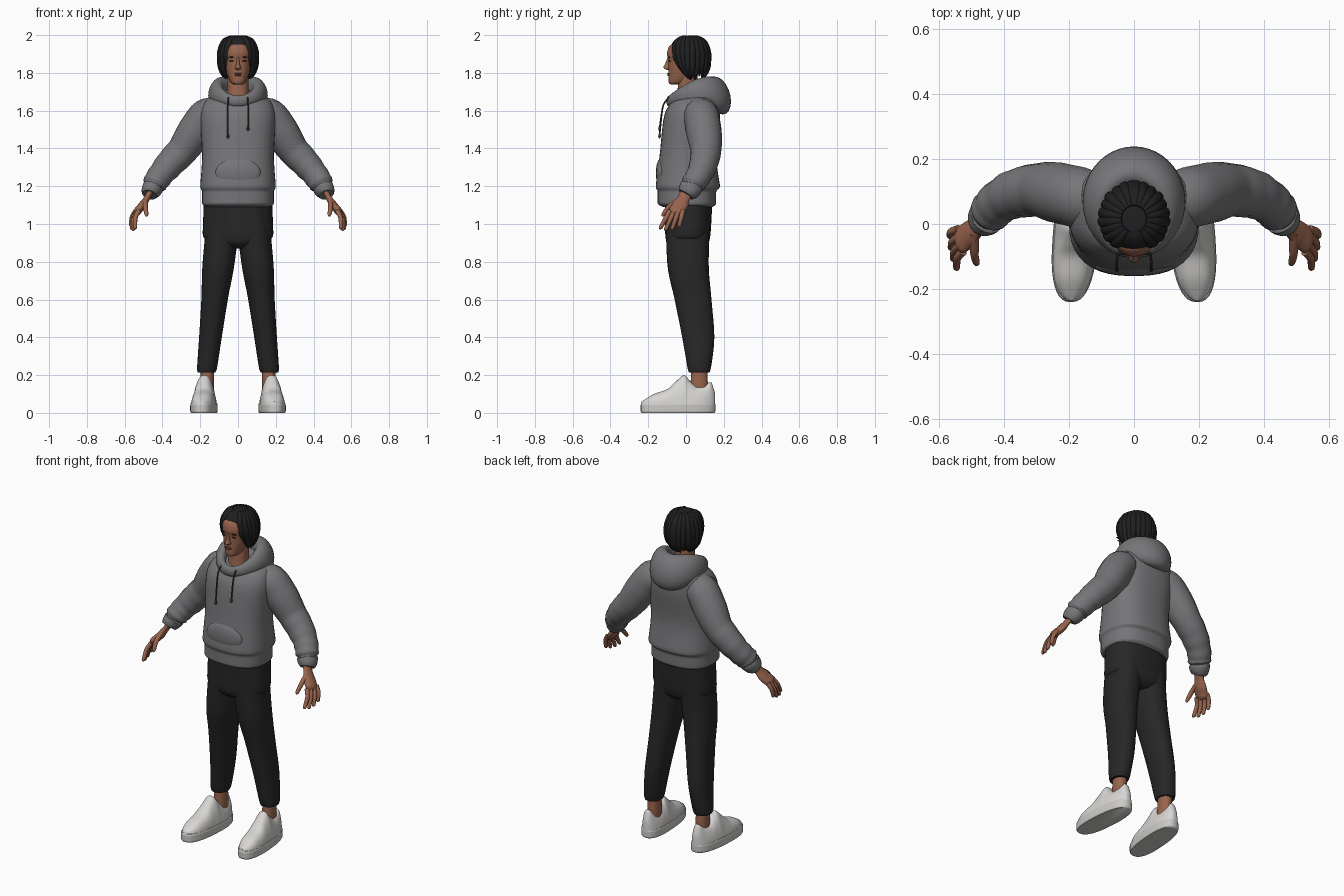
import bpy, bmesh, math
from mathutils import Vector

cube = bpy.data.objects.get("Cube")
if cube:
    bpy.data.objects.remove(cube, do_unlink=True)


def material(name, *colour):
    mat = bpy.data.materials.new(name)
    mat.use_nodes = True
    mat.diffuse_color = (*colour, 1)
    shader = mat.node_tree.nodes["Principled BSDF"]
    shader.inputs["Base Color"].default_value = (*colour, 1)
    shader.inputs["Roughness"].default_value = 0.8
    return mat


fleece = material("grey fleece", .18, .18, .19)
cord = material("dark cord", .04, .04, .04)
cloth = material("black trousers", .02, .02, .02)
hair = material("black hair", .014, .014, .015)
skin = material("skin", .32, .13, .075)
lips = material("lips", .22, .08, .05)
leather = material("shoe white", .68, .67, .65)
rubber = material("sole white", .6, .59, .57)


def turn(count):
    """Angles of one full turn."""
    return [math.tau * step / count for step in range(count)]


def power(value, exponent):
    return math.copysign(abs(value) ** exponent, value)


def smooth(rows, steps=5):
    """Interpolate rows of numbers with a curve that never overshoots."""
    def slope(index, column):
        if index in (0, len(rows) - 1):
            return 0
        before = rows[index][column] - rows[index - 1][column]
        after = rows[index + 1][column] - rows[index][column]
        return 2 * before * after / (before + after) if before * after > 0 else 0

    result = []
    for index, (start, end) in enumerate(zip(rows, rows[1:])):
        for step in range(steps):
            t = step / steps
            ease = t * t * (3 - 2 * t)
            result.append([a + (b - a) * ease
                           + slope(index, column) * t * (1 - t) ** 2
                           - slope(index + 1, column) * t * t * (1 - t)
                           for column, (a, b) in enumerate(zip(start, end))])
    return result + [list(rows[-1])]


def loft(name, rings, mat, side=1, closed=False):
    """Skin a list of rings; side=-1 mirrors the part in x."""
    bm = bmesh.new()
    loops = [[bm.verts.new((x * side, y, z)) for x, y, z in ring] for ring in rings]
    following = loops[1:] + loops[:1] if closed else loops[1:]
    for low, high in zip(loops, following):
        for k in range(len(low)):
            bm.faces.new((low[k - 1], low[k], high[k], high[k - 1]))
    if not closed:
        bm.faces.new(loops[0])
        bm.faces.new(loops[-1])
    bmesh.ops.recalc_face_normals(bm, faces=bm.faces)
    mesh = bpy.data.meshes.new(name)
    bm.to_mesh(mesh)
    bm.free()
    mesh.materials.append(mat)
    bpy.context.collection.objects.link(bpy.data.objects.new(name, mesh))


def stack(name, rows, mat, side=1, centre=lambda y, z: 0, square=.9, tilt=0):
    """Level rings from rows of height, half width, front y, back y."""
    rings = []
    for z, half, front, back in smooth(rows):
        middle, depth, ring = (front + back) / 2, (back - front) / 2, []
        rise = tilt * max(0, z - 1.6)
        for angle in turn(40):
            across = half * power(math.cos(angle), square)
            along = depth * power(math.sin(angle), square)
            y = middle + along
            ring.append((centre(y, z) + across, y, z + rise * along))
        rings.append(ring)
    loft(name, rings, mat, side)


def tube(name, rows, mat, side=1, wide=1, ripple=0):
    """Tube along rows of x, y, z, radius; wide stretches it towards y."""
    rows = smooth(rows)
    points = [Vector(row[:3]) for row in rows]
    rings = []
    for i, point in enumerate(points):
        along = (points[min(i + 1, len(points) - 1)] - points[max(i - 1, 0)]).normalized()
        depth = (Vector((0, 1, 0)) - along * along.y).normalized()
        across = depth.cross(along)
        radius = rows[i][3] * (1 + ripple * (i / len(rows)) ** 2 * math.sin(i * 1.5))
        rings.append([point + radius * (across * math.cos(u) + depth * wide * math.sin(u))
                      for u in turn(16)])
    loft(name, rings, mat, side)


def blob(name, place, size, mat):
    bpy.ops.mesh.primitive_uv_sphere_add(segments=24, ring_count=12, location=place)
    bpy.context.object.name = name
    bpy.context.object.scale = size
    bpy.context.object.data.materials.append(mat)


# Hoodie body with a hem band and a shallow front pocket
stack("hoodie_body", [
    (1.09, .17, -.12, .14), (1.11, .19, -.15, .16), (1.17, .19, -.15, .16),
    (1.2, .2, -.16, .18), (1.36, .19, -.14, .16), (1.55, .2, -.12, .18),
    (1.62, .19, -.1, .18), (1.67, .15, -.08, .16), (1.7, .05, -.03, .1)],
    fleece, square=.8, tilt=3)
blob("pocket", (0, -.13, 1.27), (.12, .03, .08), fleece)

# Folded hood: fat at the back, thin at the neckline
hood = []
for angle in turn(48):
    outward = Vector((math.sin(angle), -math.cos(angle), 0))
    back = (1 - math.cos(angle)) / 2
    height = 1.65 + .16 * back - .13 * back * back
    centre = Vector((.115 * outward.x, .045 + .13 * outward.y, height))
    thick, tall, lean = .02 + .04 * back, .03 + .07 * back, .02 * back
    hood.append([centre + outward * (thick * math.cos(u) - lean * math.sin(u))
                 + Vector((0, 0, tall * math.sin(u))) for u in turn(20)])
loft("hood", hood, fleece, closed=True)

# Hips
stack("trouser_hips", [(.87, .07, -.06, .09), (.9, .15, -.1, .12), (.95, .187, -.11, .13),
                       (1.13, .18, -.11, .14)], cloth, square=.8)


def shoe_centre(y, z):
    """Middle line of a foot, toes turned slightly out."""
    return .18 - .07 * (y + .04)


def build_hand(tag, side):
    tube(tag + "_palm", [(.46, .01, 1.18, .018), (.48, -.01, 1.14, .016), (.505, -.03, 1.1, .021),
                         (.53, -.05, 1.07, .021), (.54, -.06, 1.05, .01)], skin, side, wide=2)
    # Four fingers fanned between the index and little knuckles
    index, little = Vector((.525, -.085, 1.07)), Vector((.54, -.016, 1.07))
    reach, short = Vector((.02, -.05, -.09)), Vector((.026, -.02, -.08))
    for number, finger in enumerate(("index", "middle", "ring", "little")):
        fan = number / 3
        longer = 1 + .15 * math.sin(math.pi * fan)
        knuckle, span = index.lerp(little, fan), reach.lerp(short, fan) * longer
        bend = knuckle + span / 2 + Vector((.01, 0, 0))
        tip = knuckle + span
        tube(f"{tag}_{finger}_finger", [(*knuckle, .013), (*bend, .012), (*tip, .01),
                                        (*(tip + span * .08), .003)], skin, side)
    tube(tag + "_thumb", [(.49, -.03, 1.13, .015), (.49, -.09, 1.09, .013),
                          (.484, -.12, 1.05, .01), (.484, -.126, 1.04, .003)], skin, side)


def build_shoe(tag, side):
    stack(tag + "_sole", [(0, .066, -.236, .15), (.01, .07, -.24, .156), (.04, .07, -.24, .156),
                          (.05, .067, -.236, .153)], rubber, side, shoe_centre, square=.8)
    # Upper: arches swept from toe to heel, pinched where they rise to the tongue
    rings = []
    for y, top in smooth([(-.235, .06), (-.17, .1), (-.1, .125), (-.06, .16), (-.01, .2), (.02, .17),
                          (.06, .14), (.1, .145), (.13, .165), (.154, .1)]):
        half = .066 * math.sqrt(1 - abs((y + .04) / .197) ** 3)
        pinch = .3 * max(0, min(1, (top - .1) / .08))
        ring = []
        for step in range(21):
            angle = math.pi * step / 20
            rise = math.sin(angle) ** .8
            across = half * power(math.cos(angle), .75) * (1 - pinch * rise)
            ring.append((shoe_centre(y, 0) + across, y, .035 + (top - .035) * rise))
        rings.append(ring)
    loft(tag + "_shoe_upper", rings, leather, side)


def hair_ring(fall):
    """Height and relative girth of the hair, fall going from crown to nape."""
    return 1.87 + .12 * math.cos(fall), math.sin(fall) ** .6


def build_hair_locks(tag, side, count=10):
    """Locks that fan from the parting, front to back."""
    for lock in range(count):
        angle = math.radians(38 + 15.5 * lock)
        sway = .004 * math.sin(lock * 2.3)
        length = 2.5 + .15 * math.sin(lock * 1.7)
        path = []
        for step in range(7):
            progress = step / 6
            z, girth = hair_ring(.2 + (length - .2) * progress)
            drop = max(0, math.cos(angle)) * max(0, 1.92 - z) / 2
            taper = .003 + .017 * math.sin(math.pi * (.1 + .9 * progress)) ** .6
            path.append((.093 * girth * math.sin(angle) + sway * progress,
                         .016 - .1 * girth * math.cos(angle) + drop, z, taper))
        tube(f"{tag}_hair_lock_{lock + 1}", path, hair, side)


for side, tag in ((1, "left"), (-1, "right")):
    # Sleeve creased towards the wrist, and its cuff
    tube(tag + "_sleeve", [
        (.09, .06, 1.6, .07), (.165, .08, 1.57, .095), (.23, .095, 1.485, .094),
        (.29, .105, 1.395, .083), (.355, .095, 1.325, .077), (.41, .07, 1.26, .068),
        (.44, .04, 1.215, .064), (.45, .03, 1.195, .05)], fleece, side, ripple=.05)
    tube(tag + "_cuff", [(.446, .03, 1.205, .046), (.45, .027, 1.195, .056),
                         (.463, .01, 1.17, .05), (.468, 0, 1.155, .04)], fleece, side, wide=1.1)
    build_hand(tag, side)

    # Trouser leg, leaning in towards the hips, and ankle
    stack(tag + "_trouser_leg", [
        (.215, .047, .015, .125), (.23, .052, .01, .13), (.4, .06, -.02, .15), (.6, .07, -.06, .135),
        (.8, .085, -.1, .12), (1.1, .09, -.11, .13)], cloth, side, lambda y, z: .19 - .11 * z)
    stack(tag + "_ankle", [(.08, .035, .02, .12), (.26, .035, .03, .11)], skin, side,
          lambda y, z: .163)
    build_shoe(tag, side)

    # Drawstring with a weighted tip, a little longer on the right
    end = 1.485 + .02 * side
    tube(tag + "_drawstring", [(.05, -.09, 1.67, .004), (.053, -.12, 1.63, .004),
                               (.053, -.14, end, .004)], cord, side)
    blob(tag + "_drawstring_tip", (.053 * side, -.14, end), (.007, .007, .013), cord)

    # Brow, eye and hair
    blob(tag + "_brow", (.034 * side, -.09, 1.883), (.02, .006, .003), hair)
    blob(tag + "_eye", (.033 * side, -.087, 1.863), (.013, .005, .003), hair)
    build_hair_locks(tag, side)

# Neck and head
stack("neck", [(1.6, .07, -.06, .09), (1.7, .055, -.045, .06), (1.8, .055, -.04, .06)], skin)
stack("head", [
    (1.738, .018, -.08, -.03), (1.746, .034, -.09, 0), (1.765, .047, -.093, .04),
    (1.8, .06, -.093, .07), (1.86, .072, -.093, .09), (1.9, .074, -.1, .09),
    (1.94, .068, -.09, .085), (1.98, .012, -.01, .02)], skin)
stack("nose", [(1.815, .006, -.1, -.08), (1.823, .016, -.116, -.07), (1.83, .015, -.12, -.07),
               (1.85, .009, -.11, -.07), (1.885, .007, -.096, -.07)], skin)
blob("upper_lip", (0, -.093, 1.796), (.022, .007, .004), lips)
blob("lower_lip", (0, -.092, 1.788), (.019, .007, .005), lips)

# Hair mass under the locks, cut back below the brow to bare the face
cap = []
for step in range(12):
    z, girth = hair_ring(.15 + .2 * step)
    bare = .5 * max(0, 1.93 - z)
    cap.append((z + .005, .095 * girth, .016 - .107 * girth + bare, .016 + .1 * girth))
stack("hair_cap", cap, hair)

# Smooth shading that keeps sharp edges
bpy.ops.object.select_all(action="DESELECT")
for part in bpy.context.scene.objects:
    if part.type == "MESH":
        part.select_set(True)
        bpy.context.view_layer.objects.active = part
bpy.ops.object.shade_smooth_by_angle(angle=math.radians(45))
